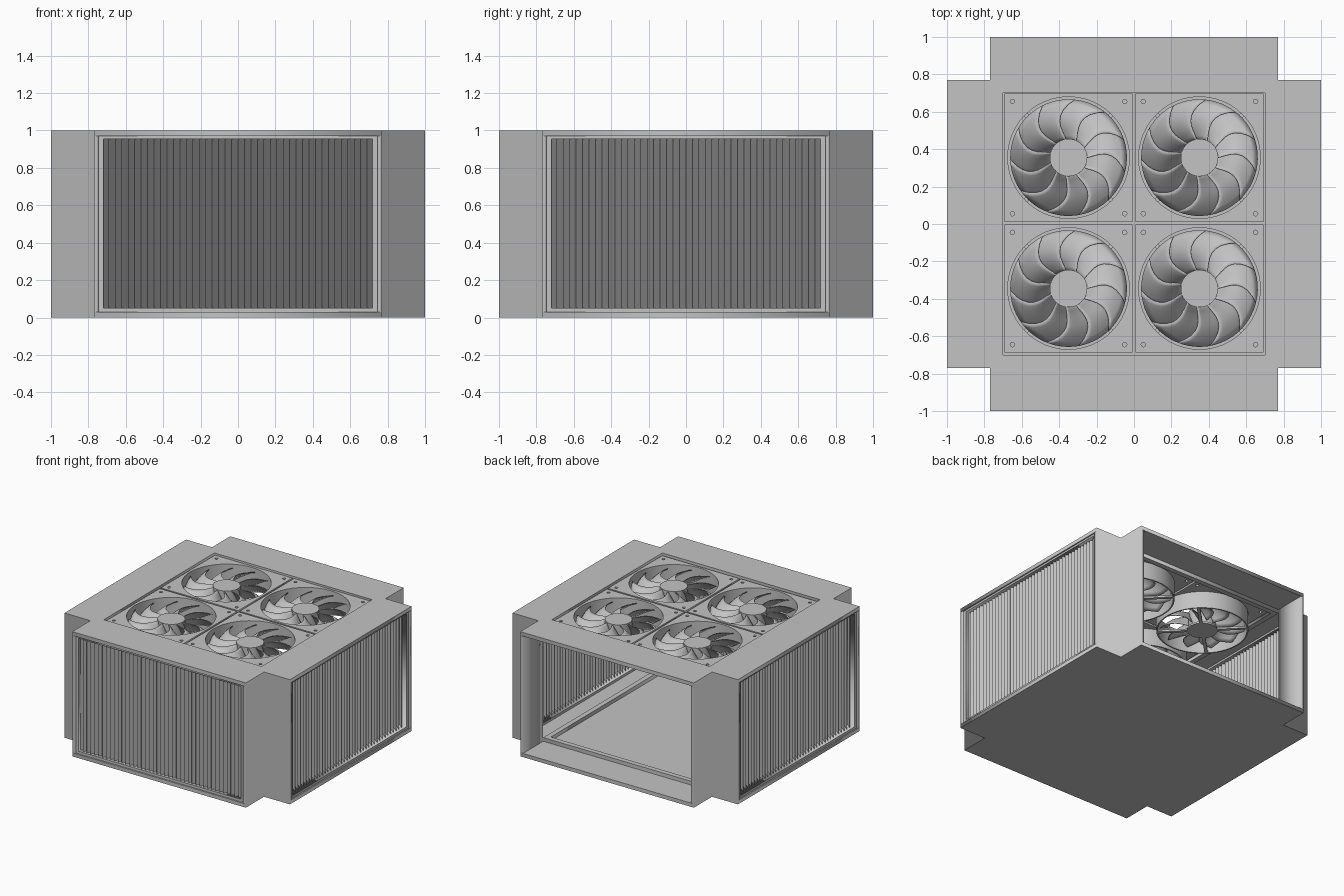
import bpy, bmesh, math
from math import pi, sin, cos, radians
from mathutils import Matrix, Vector

cube = bpy.data.objects.get("Cube")
if cube:
    bpy.data.objects.remove(cube, do_unlink=True)

grey = bpy.data.materials.new("grey_metal")
grey.use_nodes = True
colour = (0.55, 0.55, 0.55, 1)
grey.diffuse_color = colour
grey.node_tree.nodes["Principled BSDF"].inputs["Base Color"].default_value = colour


def add_object(name, mesh, smooth=False):
    obj = bpy.data.objects.new(name, mesh)
    bpy.context.scene.collection.objects.link(obj)
    mesh.materials.clear()
    mesh.materials.append(grey)
    if smooth:
        bpy.ops.object.select_all(action='DESELECT')
        obj.select_set(True)
        bpy.context.view_layer.objects.active = obj
        bpy.ops.object.shade_smooth_by_angle(angle=radians(35))
    return obj


def rect(x0, x1, y0, y1):
    return [(x0, y0), (x1, y0), (x1, y1), (x0, y1)]


def square(h):
    return rect(-h, h, -h, h)


def circle(r, cx=0, cy=0, n=48):
    return [(cx + r * cos(2 * pi * i / n), cy + r * sin(2 * pi * i / n)) for i in range(n)]


def slab(name, loops, z0, z1, matrix=Matrix(), smooth=False):
    """Flat plate from an outline followed by its holes."""
    curve = bpy.data.curves.new(name, 'CURVE')
    curve.dimensions = '2D'
    curve.fill_mode = 'BOTH'
    curve.extrude = (z1 - z0) / 2
    for loop in loops:
        spline = curve.splines.new('POLY')
        spline.points.add(len(loop) - 1)
        for point, (x, y) in zip(spline.points, loop):
            point.co = (x, y, 0, 1)
        spline.use_cyclic_u = True
    temp = bpy.data.objects.new(name + "_outline", curve)
    bpy.context.scene.collection.objects.link(temp)
    bpy.context.view_layer.update()
    graph = bpy.context.evaluated_depsgraph_get()
    mesh = bpy.data.meshes.new_from_object(temp.evaluated_get(graph))
    bpy.data.objects.remove(temp, do_unlink=True)
    mesh.transform(matrix @ Matrix.Translation((0, 0, (z0 + z1) / 2)))
    bm = bmesh.new()
    bm.from_mesh(mesh)
    bmesh.ops.remove_doubles(bm, verts=bm.verts, dist=1e-5)
    bmesh.ops.recalc_face_normals(bm, faces=bm.faces)
    bm.to_mesh(mesh)
    bm.free()
    return add_object(name, mesh, smooth)


def turn(quarter):
    return Matrix.Rotation(quarter * pi / 2, 4, 'Z')


# Cross-shaped housing
ARM, WALL, SKIN = 0.77, 0.025, 0.03
INNER = ARM - WALL
plus = []
for k in range(4):
    for p in ((ARM, -1), (ARM, -ARM), (1, -ARM)):
        v = turn(k) @ Vector((*p, 0))
        plus.append((v.x, v.y))
slab("floor_plate", [plus], 0, SKIN)
slab("roof_plate", [plus, square(0.70)], 1 - SKIN, 1)
corner = [(ARM, 1), (ARM, ARM), (1, ARM), (1, INNER), (INNER, INNER), (INNER, 1)]
for k in range(4):
    slab(f"corner_wall_{k + 1}", [corner], SKIN, 1 - SKIN, turn(k))

# Square rails around the inner bay
for name, z in (("lower_rail", SKIN), ("upper_rail", 1 - 2 * SKIN)):
    slab(name, [square(0.745), square(0.705)], z, z + SKIN)


# Louvred grilles on the front and both sides
def grille(side, quarter, tilt, width, count=42):
    place = turn(quarter) @ Matrix.Rotation(pi / 2, 4, 'X')
    slab(side + "_grille_frame",
         [rect(-INNER, INNER, SKIN, 1 - SKIN), rect(-0.72, 0.72, 0.05, 0.955)],
         0.90, 0.99, place)
    bm = bmesh.new()
    pitch = 1.45 / count
    for i in range(count):
        x = (i - (count - 1) / 2) * pitch
        bmesh.ops.create_cube(bm, size=1, matrix=turn(quarter)
                              @ Matrix.Translation((x, -0.945, 0.5))
                              @ Matrix.Rotation(radians(tilt), 4, 'Z')
                              @ Matrix.Diagonal((width, 0.002, 0.92, 1)))
    mesh = bpy.data.meshes.new(side + "_louvres")
    bm.to_mesh(mesh)
    bm.free()
    add_object(side + "_louvres", mesh)


grille("front", 0, 60, 0.075)
grille("left", 1, 52, 0.062)
grille("right", 3, 52, 0.062)


# Swept fan blades, sloping down counter-clockwise
def blades_mesh(count=11, rings=9, steps=7):
    bm = bmesh.new()
    chord = 2 * pi / count * 1.1
    for b in range(count):
        grid = []
        for i in range(rings):
            t = i / (rings - 1)
            r = 0.09 + 0.222 * t
            start = 2 * pi * b / count - 0.25 * t + 0.22 * sin(pi * t)
            row = []
            for j in range(steps):
                s = j / (steps - 1)
                a = start + chord * s
                z = 0.962 - 0.11 * s ** 1.2
                row.append(bm.verts.new((r * cos(a), r * sin(a), z)))
            grid.append(row)
        for i in range(rings - 1):
            for j in range(steps - 1):
                bm.faces.new((grid[i][j], grid[i + 1][j],
                              grid[i + 1][j + 1], grid[i][j + 1]))
    mesh = bpy.data.meshes.new("fan_blades")
    bm.to_mesh(mesh)
    bm.free()
    return mesh


# Four fans: plate with screw holes, duct, hub, blades and motor struts
FAN = 0.35
number = 0
for sx in (-1, 1):
    for sy in (-1, 1):
        number += 1
        place = Matrix.Translation((sx * FAN, sy * FAN + 0.005, 0))
        screws = [circle(0.012, x, y, 12) for x in (-0.3, 0.3) for y in (-0.3, 0.3)]
        slab(f"fan_plate_{number}", [square(0.343), circle(0.325)] + screws,
             0.955, 0.985, place)
        slab(f"fan_duct_{number}", [circle(0.335), circle(0.325)],
             0.82, 0.955, place, True)
        slab(f"fan_hub_{number}", [circle(0.10)], 0.84, 0.966, place, True)
        blades = add_object(f"fan_blades_{number}", blades_mesh(), True)
        blades.matrix_world = place
        thick = blades.modifiers.new("thickness", 'SOLIDIFY')
        thick.thickness = 0.005
        slab(f"motor_mount_{number}", [circle(0.11)], 0.82, 0.835, place, True)
        for k in range(4):
            slab(f"motor_strut_{number}_{k + 1}", [rect(0.10, 0.33, -0.012, 0.012)],
                 0.82, 0.835, place @ turn(k) @ Matrix.Rotation(pi / 4, 4, 'Z'))
